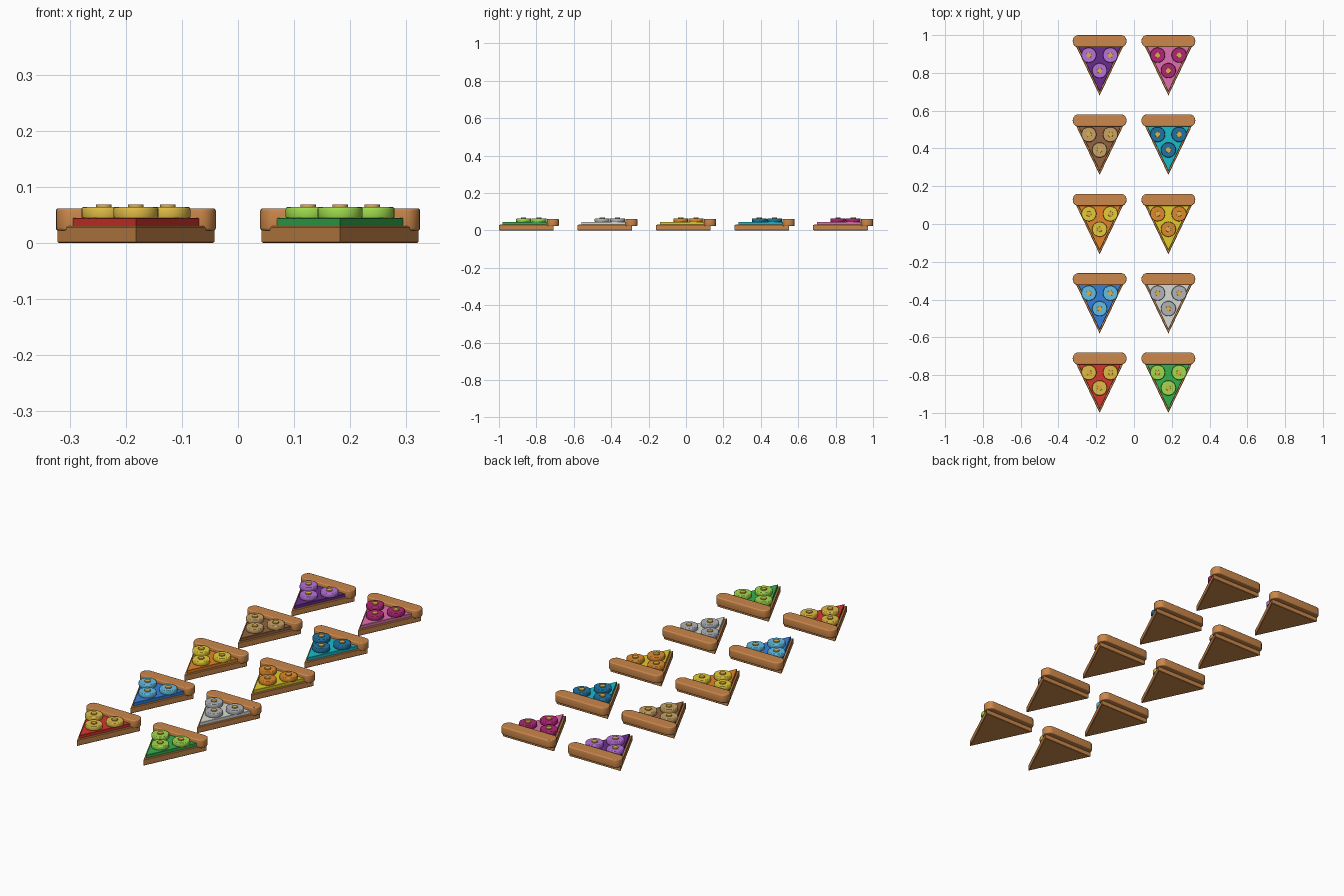
import bpy, bmesh, math

if "Cube" in bpy.data.objects:
    bpy.data.objects.remove(bpy.data.objects["Cube"])


def material(name, hex_code):
    srgb = [int(hex_code[i:i + 2], 16) / 255 for i in (0, 2, 4)]
    mat = bpy.data.materials.new(name)
    mat.diffuse_color = [((c + 0.055) / 1.055) ** 2.4 if c > 0.04 else c / 12.92 for c in srgb] + [1]
    mat.use_nodes = True
    mat.node_tree.nodes["Principled BSDF"].inputs["Base Color"].default_value = mat.diffuse_color
    return mat


def prism(name, outline, z0, z1, mat, bevel, segments=2, smooth=True):
    """Extrude a counter-clockwise outline from z0 to z1 and round its rims."""
    bm = bmesh.new()
    low = [bm.verts.new((x, y, z0)) for x, y in outline]
    high = [bm.verts.new((x, y, z1)) for x, y in outline]
    bm.faces.new(low[::-1])
    bm.faces.new(high)
    n = len(outline)
    for i in range(n):
        j = (i + 1) % n
        bm.faces.new((low[i], low[j], high[j], high[i]))
    if bevel:
        rims = [e for e in bm.edges if abs(e.verts[0].co.z - e.verts[1].co.z) < 1e-6]
        bmesh.ops.bevel(bm, geom=rims, offset=bevel, segments=segments,
                        profile=0.5, affect='EDGES')
    if smooth:
        for f in bm.faces:
            f.smooth = len(f.verts) <= 4
    mesh = bpy.data.meshes.new(name)
    bm.to_mesh(mesh)
    bm.free()
    mesh.materials.append(mat)
    obj = bpy.data.objects.new(name, mesh)
    bpy.context.collection.objects.link(obj)
    return obj


def arc(cx, cy, r, a0, a1, n):
    return [(cx + r * math.cos(math.radians(a0 + (a1 - a0) * i / n)),
             cy + r * math.sin(math.radians(a0 + (a1 - a0) * i / n))) for i in range(n + 1)]


def disc(name, cx, cy, r, z0, z1, mat, bevel):
    return prism(name, arc(cx, cy, r, 0, 360, 28)[:-1], z0, z1, mat, bevel)


crust_mat = material("baked_crust", "CB874A")
gold_mat = material("gold_centre", "DDB04A")

# sauce and topping colours, front row to back row, left then right
colours = [("D9352B", "E0BC45"), ("35B04F", "A0DC4C"),
           ("3580DC", "62BFE6"), ("DADAD4", "B0B4BA"),
           ("E58428", "E6CC35"), ("E2CC28", "E08A2C"),
           ("93623F", "C9A468"), ("18BCCB", "1F74A4"),
           ("6A2C8C", "B873DC"), ("E070AE", "B02674")]

for k, (sauce_hex, topping_hex) in enumerate(colours):
    x = -0.182 if k % 2 == 0 else 0.182
    y = -0.84 + 0.42 * (k // 2)
    sauce_mat = material(f"sauce_{k}", sauce_hex)
    topping_mat = material(f"topping_{k}", topping_hex)

    # dough wedge and the coloured layer on top
    prism(f"dough_{k}", [(x, y - 0.16), (x + 0.14, y + 0.132), (x - 0.14, y + 0.132)],
          0, 0.03, crust_mat, 0.002, 1, False)
    prism(f"sauce_{k}", [(x, y - 0.14), (x + 0.115, y + 0.102), (x - 0.115, y + 0.102)],
          0.029, 0.045, sauce_mat, 0.001, 1, False)

    # rolled crust bar with rounded ends
    bar = (arc(x + 0.115, y + 0.132, 0.028, -90, 90, 10)
           + arc(x - 0.115, y + 0.132, 0.028, 90, 270, 10))
    bar = [(x + (px - x) * 0.997, y + 0.128 + (py - y - 0.132) * 1.14) for px, py in bar]
    prism(f"crust_{k}", bar, 0.022, 0.062, crust_mat, 0.005, 3)

    # three round toppings, each with a small centre button
    for i, (dx, dy) in enumerate([(-0.057, 0.054), (0.057, 0.054), (0, -0.028)]):
        disc(f"topping_{k}_{i}", x + dx, y + dy, 0.04, 0.044, 0.064, topping_mat, 0.003)
        disc(f"topping_button_{k}_{i}", x + dx, y + dy, 0.0138, 0.063, 0.069, gold_mat, 0.001)
